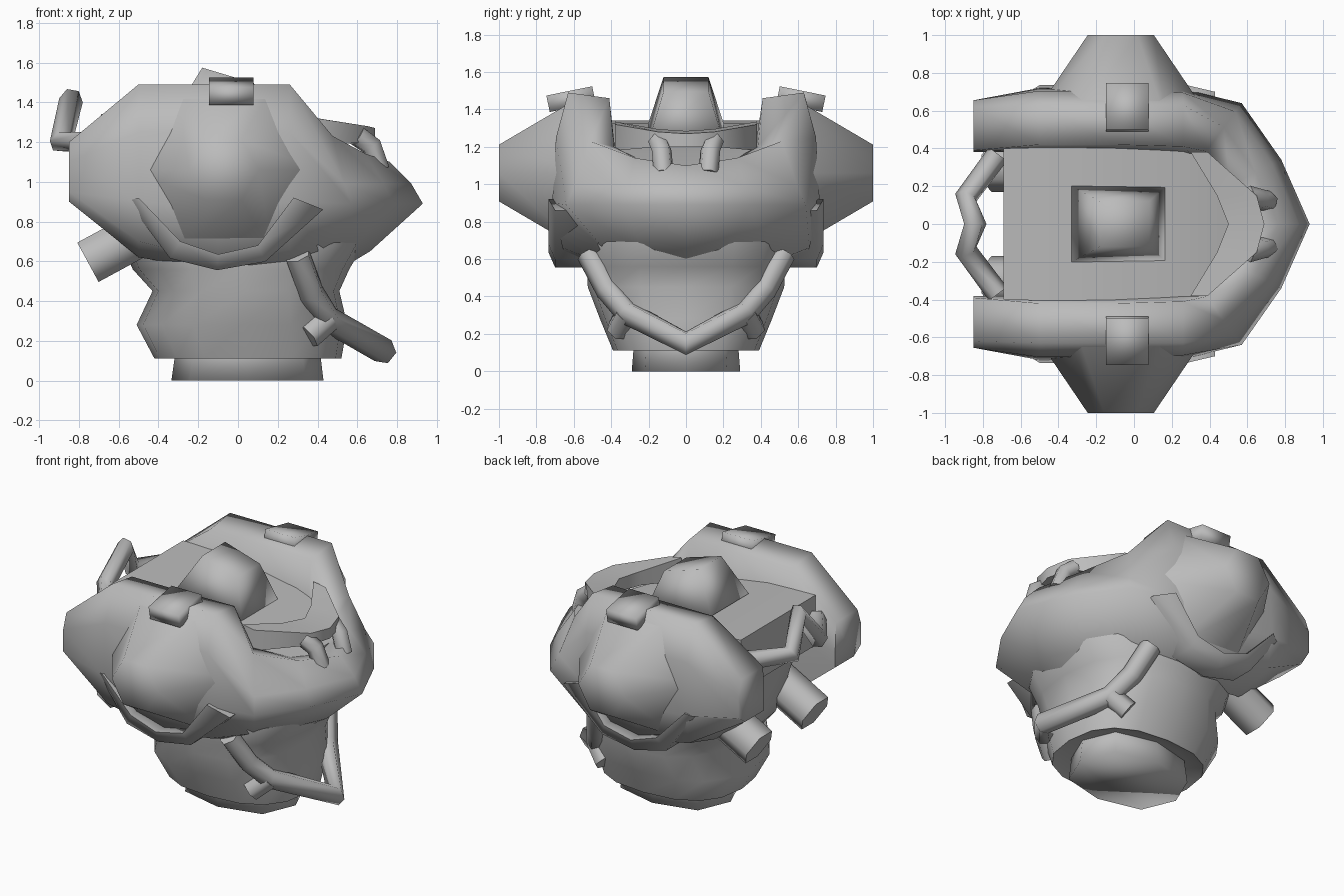
import bpy, bmesh, math
from mathutils import Vector, Matrix

if "Cube" in bpy.data.objects:
    bpy.data.objects.remove(bpy.data.objects["Cube"])

grey = bpy.data.materials.new("armour_grey")
grey.diffuse_color = (0.5, 0.5, 0.5, 1)
grey.use_nodes = True
grey.node_tree.nodes["Principled BSDF"].inputs["Base Color"].default_value = grey.diffuse_color


def loft(name, sections, angle=45):
    """Skin a list of equal-length point rings and cap both ends."""
    bm = bmesh.new()
    rings = [[bm.verts.new(p) for p in s] for s in sections]
    n = len(rings[0])
    for a, b in zip(rings, rings[1:]):
        for i in range(n):
            j = (i + 1) % n
            bm.faces.new((a[i], a[j], b[j], b[i]))
    bm.faces.new(rings[0][::-1])
    bm.faces.new(rings[-1])
    bmesh.ops.recalc_face_normals(bm, faces=bm.faces)
    me = bpy.data.meshes.new(name)
    bm.to_mesh(me)
    bm.free()
    ob = bpy.data.objects.new(name, me)
    bpy.context.collection.objects.link(ob)
    me.materials.append(grey)
    bpy.ops.object.select_all(action='DESELECT')
    ob.select_set(True)
    bpy.context.view_layer.objects.active = ob
    bpy.ops.object.shade_smooth_by_angle(angle=math.radians(angle))
    return ob


def ring(z, x0, x1, hy, n=16, power=0.8):
    """Rounded horizontal outline."""
    cx, hx = (x0 + x1) / 2, (x1 - x0) / 2
    pts = []
    for i in range(n):
        a = 2 * math.pi * i / n
        c, s = math.cos(a), math.sin(a)
        x = math.copysign(abs(c) ** power, c) * hx
        y = math.copysign(abs(s) ** power, s) * hy
        pts.append((cx + x, y, z))
    return pts


def prism(name, p0, p1, r0, r1, n=6, angle=65):
    """Tapered n-sided prism between two points."""
    p0, p1 = Vector(p0), Vector(p1)
    d = (p1 - p0).normalized()
    u = Vector((1, 0, 0)) if abs(d.y) > 0.9 else Vector((0, 1, 0))
    v = d.cross(u)
    def circle(p, r):
        return [p + r * (u * math.cos(2 * math.pi * i / n) + v * math.sin(2 * math.pi * i / n))
                for i in range(n)]
    return loft(name, [circle(p0, r0), circle(p1, r1)], angle)


def pipe(name, points, r):
    """Bent bar following a path."""
    cu = bpy.data.curves.new(name, 'CURVE')
    cu.dimensions = '3D'
    cu.bevel_depth = r
    cu.bevel_resolution = 1
    cu.use_fill_caps = True
    sp = cu.splines.new('POLY')
    sp.points.add(len(points) - 1)
    for p, co in zip(sp.points, points):
        p.co = (*co, 1)
    ob = bpy.data.objects.new(name, cu)
    bpy.context.collection.objects.link(ob)
    cu.materials.append(grey)
    return ob


def mirrored(points):
    """Extend a half path ending on y = 0 to the other side."""
    return points + [(x, -y, z) for x, y, z in points[-2::-1]]


# Upper shell: two shoulder arms joined by a pointed chest
arms = [
    (-0.85, [(.38, .9), (.58, .9), (.655, .95), (.655, 1.1), (.62, 1.2), (.39, 1.2), (.38, 1.0)]),
    (-0.50, [(.40, .62), (.68, .70), (.72, .9), (.705, 1.25), (.63, 1.49), (.42, 1.46), (.38, 1.1)]),
    (-0.10, [(.45, .55), (.64, .60), (.71, .86), (.70, 1.25), (.63, 1.49), (.42, 1.46), (.38, 1.1)]),
    (0.26, [(.40, .56), (.66, .66), (.715, .9), (.695, 1.25), (.63, 1.49), (.41, 1.46), (.37, 1.1)]),
]
half = [[(x, y, z) for y, z in sec] for x, sec in arms]
for ox, oy, top in [(.57, .64, 1.23), (.78, .34, 1.14), (.93, 0, 1.1)]:
    profile = [(.5, .56), (.68, .65), (1, .89), (.93, .99), (.80, top), (.60, top - .03), (.52, .95)]
    half.append([(.1 + f * (ox - .1), f * oy, z) for f, z in profile])
shell = half + [[(x, -y, z) for x, y, z in s] for s in half[-2::-1]]
loft("upper_shell", shell, 85)

# Torso: flared abdomen, pinched waist, widening into the shell
loft("torso", [
    ring(.15, -.32, .42, .29), ring(.11, -.42, .52, .39), ring(.28, -.51, .55, .46),
    ring(.45, -.43, .51, .525), ring(.56, -.53, .56, .53), ring(.68, -.58, .63, .56),
    ring(.90, -.66, .64, .50), ring(1.12, -.69, .55, .42, power=.3)], 70)

# Floor around the neck, sloping down to the chest
loft("inner_floor", [
    [(x, -hy, 1.0), (x, hy, 1.0), (x, hy, z), (x, -hy, z)]
    for x, hy, z in [(-.69, .40, 1.34), (-.33, .41, 1.325), (.17, .41, 1.25),
                     (.42, .38, 1.17), (.60, .22, 1.10)]], 40)

# Pelvis plug
loft("pelvis", [ring(0, -.335, .43, .29, 8), ring(.25, -.30, .40, .27, 8)], 180)

# Neck: tapered square block leaning forward
def neck_ring(z, x0, x1, hy, slope):
    cx = (x0 + x1) / 2
    return [(x, y, z - slope * (x - cx))
            for x, y in ((x0, -hy), (x1, -hy), (x1, hy), (x0, hy))]
loft("neck", [neck_ring(1.28, -.33, .17, .2, .2), neck_ring(1.535, -.18, .08, .12, .3)], 180)

# Front collar: flat V-shaped strap
collar = []
for y, xi, xo, z0, z1 in [(.38, .30, .39, 1.18, 1.32), (.15, .44, .65, 1.20, 1.28),
                          (0, .50, .69, 1.20, 1.27), (-.15, .44, .65, 1.20, 1.28),
                          (-.38, .30, .39, 1.18, 1.32)]:
    collar.append([(xi, y, z0), (xo, y, z0), (xo, y, z1), (xi, y, z1 + .015)])
loft("collar_strap", collar, 60)

# Rear carrying handle
pipe("rear_handle", mirrored([(-.72, .37, 1.20), (-.89, .14, 1.20), (-.84, 0, 1.41)]), .06)
# Lower front guard bar
pipe("lower_guard", mirrored([(.30, .52, .63), (.37, .42, .44), (.45, .31, .31), (.73, 0, .15)]), .067)

for side, s in (("left", 1), ("right", -1)):
    prism(side + "_shoulder_stub", (-.07, s * .55, 1.06), (-.07, s, 1.06), .48, .175)
    prism(side + "_thruster", (-.45, s * .30, .76), (-.755, s * .30, .595), .13, .13, 6, 65)
    pipe(side + "_collar_strut", [(.60, s * .15, 1.23), (.67, s * .13, 1.18), (.71, s * .12, 1.06)], .055)
    pipe(side + "_guard_mount", [(.35, s * .36, .22), (.45, s * .31, .31)], .07)
    # Flared lip curving under the shoulder stub
    lip = []
    for x, z, w in [(-.50, .92, .06), (-.29, .70, .10), (-.1, .635, .08), (.1, .68, .09), (.28, .92, .16)]:
        d = Vector((x + .07, 0, z - 1.06)).normalized() * w
        lip.append([(x, s * .56, z), (x, s * .735, z),
                    (x + d.x, s * .70, z + d.z), (x + d.x, s * .54, z + d.z)])
    loft(side + "_shoulder_lip", lip, 80)
    # Tilted pad on top of the shoulder
    m = Matrix.Translation((-.035, s * .615, 1.455)) @ Matrix.Rotation(-s * .2, 4, 'X')
    pad = [[m @ Vector((x, y, z)) for x, y in ((-.112, -.125), (.112, -.125), (.112, .125), (-.112, .125))]
           for z in (-.045, .045)]
    loft(side + "_shoulder_pad", pad, 180)
